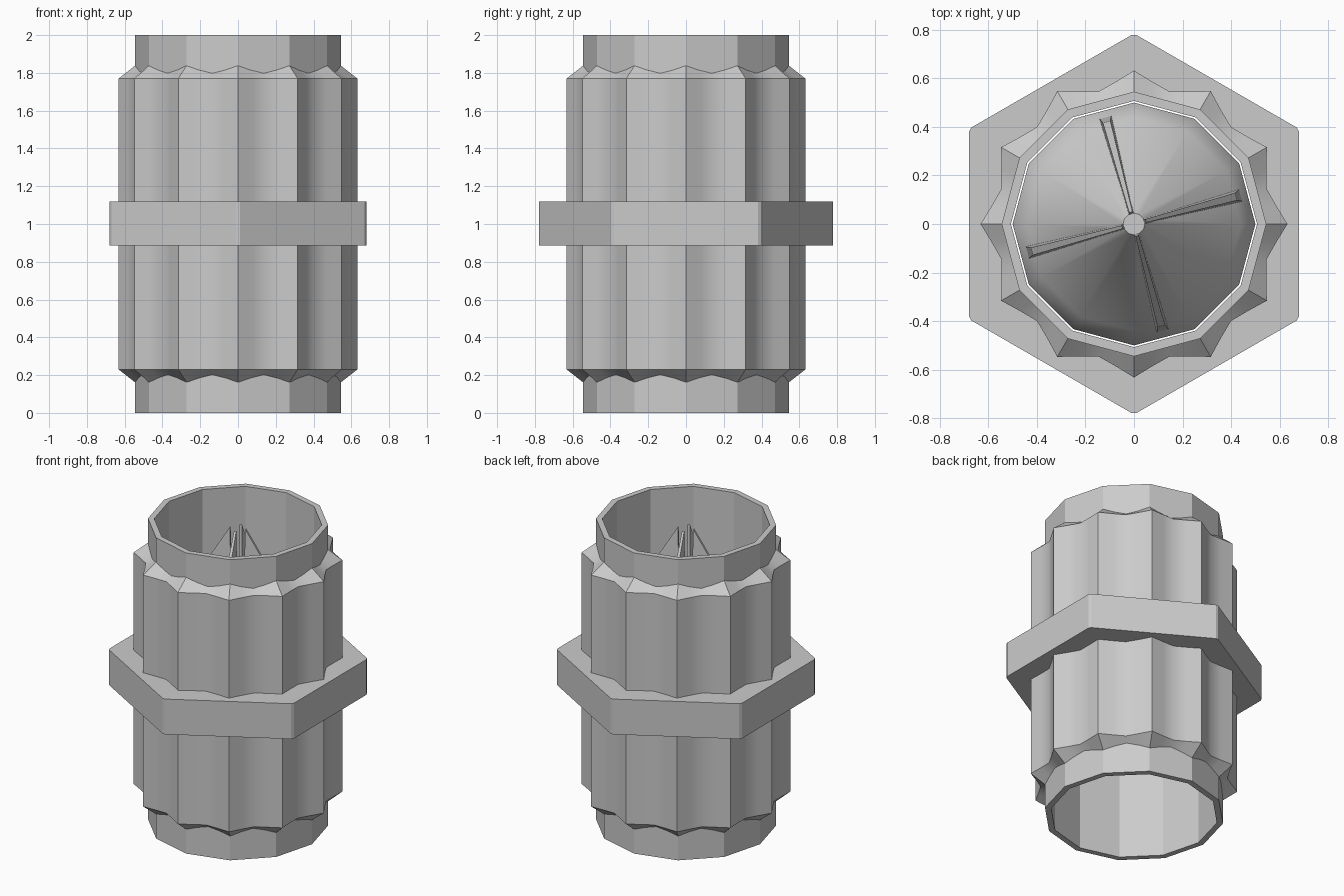
import bpy, bmesh
from math import cos, sin, pi, radians

if "Cube" in bpy.data.objects:
    bpy.data.objects.remove(bpy.data.objects["Cube"])


def make(name, verts, faces, smooth=None):
    me = bpy.data.meshes.new(name)
    me.from_pydata(verts, [], faces)
    bm = bmesh.new()
    bm.from_mesh(me)
    bmesh.ops.recalc_face_normals(bm, faces=bm.faces)
    bm.to_mesh(me)
    bm.free()
    ob = bpy.data.objects.new(name, me)
    bpy.context.collection.objects.link(ob)
    if smooth:
        bpy.ops.object.select_all(action='DESELECT')
        ob.select_set(True)
        bpy.context.view_layer.objects.active = ob
        bpy.ops.object.shade_smooth_by_angle(angle=radians(smooth))
    return ob


def loft(name, rings, closed=False, caps=False, smooth=None):
    """Skin a stack of equal-length rings of points."""
    n, m = len(rings[0]), len(rings)
    verts = [p for ring in rings for p in ring]
    faces = []
    for k in range(m if closed else m - 1):
        a, b = k * n, (k + 1) % m * n
        faces += [(a + i, a + (i + 1) % n, b + (i + 1) % n, b + i) for i in range(n)]
    if caps:
        faces += [tuple(range(n)), tuple(range((m - 1) * n, m * n))]
    return make(name, verts, faces, smooth)


def ring(r, z, n=12, start=0.0):
    return [(r * cos(start + 2 * pi * i / n), r * sin(start + 2 * pi * i / n), z)
            for i in range(n)]


# twelve-sided open tube
loft("inner_tube", [ring(.545, 0), ring(.545, 2), ring(.507, 2), ring(.507, 0)],
     closed=True)


# fluted sleeve: twelve pointed ridges, sloped at both ends down to the tube
def flute(end):
    pts = []
    for i in range(48):
        k = i % 4
        r = (.632, .59, .565, .59)[k]
        h = .77
        if end:
            r = (.540, .526, .521, .526)[k]
            h = (.842, .818, .802, .818)[k]
        a = 2 * pi * i / 48
        pts.append((r * cos(a), r * sin(a), h))
    return pts


def at_level(pts, sign):
    return [(x, y, 1 + sign * h) for x, y, h in pts]


loft("fluted_sleeve", [at_level(flute(True), -1), at_level(flute(False), -1),
                       at_level(flute(False), 1), at_level(flute(True), 1)], smooth=30)

# hexagonal collar with slightly blunted corners
corners = []
for i in range(6):
    for d in (-.012, .012):
        a = pi / 2 + i * pi / 3 + d
        corners.append((.779 * cos(a), .779 * sin(a)))
loft("hex_collar", [[(x, y, z) for x, y in corners] for z in (.885, .885, 1.12, 1.12)][1:3],
     closed=False)
outer = [[(x, y, z) for x, y in corners] for z in (.885, 1.12)]
for name, pts in (("collar_underside", outer[0]), ("collar_top", outer[1])):
    hole = ring(.53, pts[0][2], 12, pi / 2 - pi / 12)
    loft(name, [pts, hole])

# central cone with a flat tip and a softened foot
loft("core_cone", [ring(.50, .97), ring(.50, 1.05), ring(.44, 1.11), ring(.045, 1.70)],
     caps=True, smooth=50)

# four tapered fins standing on the cone
profile = [(.04, 1.60, .012), (.05, 1.96, .007), (.435, 1.33, .016), (.455, 1.07, .025)]
for j in range(4):
    a = radians(15 + 90 * j)
    sides = [[(r * cos(a) - s * w * sin(a), r * sin(a) + s * w * cos(a), z)
              for r, z, w in profile] for s in (-1, 1)]
    loft(f"fin_{j + 1}", sides, caps=True)
